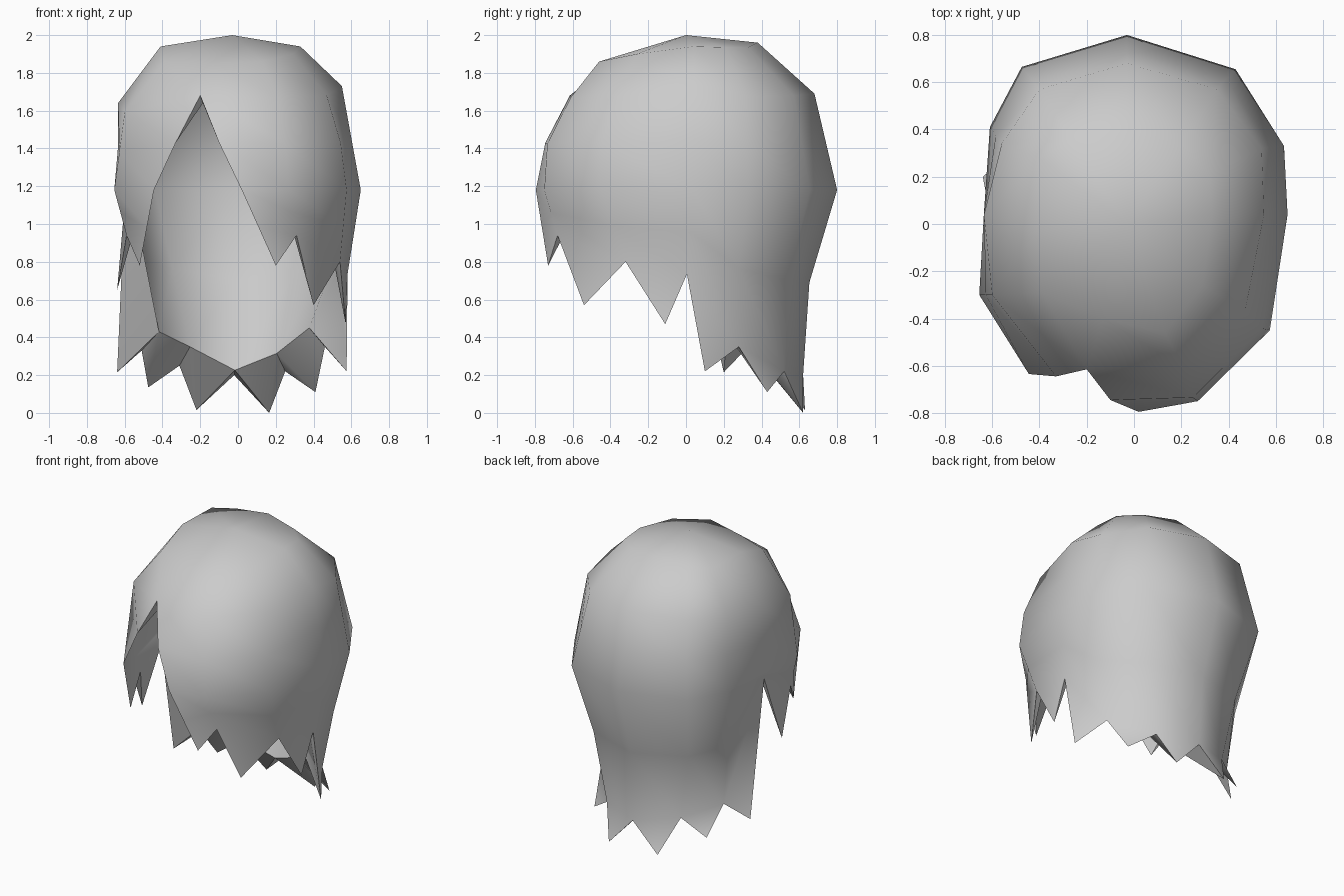
import bpy, bmesh, math
from mathutils import Vector

cube = bpy.data.objects.get("Cube")
if cube:
    bpy.data.objects.remove(cube, do_unlink=True)

# One flat grey for the hair
mat = bpy.data.materials.new("hair_grey")
mat.use_nodes = True
GREY = (0.6, 0.6, 0.6, 1)
mat.diffuse_color = GREY
bsdf = next(n for n in mat.node_tree.nodes if n.type == 'BSDF_PRINCIPLED')
bsdf.inputs["Base Color"].default_value = GREY

# Columns run from the left edge of the face round the back to the right edge.
# Upper ring near the crown
UPPER = [(-.13, -.40, 1.85), (.13, -.46, 1.86), (.29, -.26, 1.90), (.33, .04, 1.94),
         (.32, .21, 1.935), (.20, .33, 1.935), (-.03, .38, 1.96), (-.26, .35, 1.945),
         (-.40, .28, 1.94), (-.41, -.03, 1.94), (-.39, -.29, 1.86), (-.13, -.40, 1.85)]
# Shoulder ring, where the parting opens
SHOULDER = [(-.20, -.615, 1.68), (.21, -.61, 1.67), (.47, -.37, 1.68), (.55, .04, 1.73),
            (.54, .32, 1.67), (.35, .57, 1.68), (-.03, .68, 1.69), (-.40, .57, 1.69),
            (-.56, .34, 1.66), (-.635, .04, 1.64), (-.60, -.30, 1.59), (-.20, -.615, 1.68)]
# Widest ring
WIDEST_Z = 1.18
WIDEST = [(.02, -.795), (.27, -.75), (.575, -.45), (.65, .04), (.635, .33), (.43, .655),
          (-.03, .80), (-.475, .665), (-.61, .41), (-.635, .05), (-.655, -.30),
          (-.445, -.635)]
# Lower end of each column: the notches between the strands
NOTCHES = [(.20, -.73, .78), (.31, -.68, .94), (.54, -.32, .80), (.58, .005, .735),
           (.46, .28, .35), (.25, .52, .22), (-.02, .62, .20), (-.31, .50, .25),
           (-.51, .31, .33), (-.60, -.01, 1.11), (-.59, -.32, .94), (-.52, -.45, .78)]
# Pointed strand tips, each hanging between two neighbouring notches
TIPS = [(.40, -.54, .57), (.57, -.11, .47), (.575, .10, .22), (.41, .43, .11),
        (.165, .62, .0), (-.22, .63, .015), (-.475, .45, .135), (-.64, .20, .215),
        (-.64, -.15, .65)]
LAST = len(NOTCHES) - 1
EDGE_THIRD = {0: (-.10, -.745, 1.43), LAST: (-.33, -.645, 1.43)}
INSET = (.06, .04, .02, 0)


def outer_column(i):
    upper, shoulder, end = Vector(UPPER[i]), Vector(SHOULDER[i]), Vector(NOTCHES[i])
    wide = Vector((*WIDEST[i], WIDEST_Z))
    third = Vector(EDGE_THIRD.get(i, (shoulder + wide) / 2))
    if i in (1, 2):                         # the fringe bulges forward
        third.x *= 1.04
        third.y *= 1.08
    mid = (wide + end) / 2
    if end.z < .4:                          # long hair narrows at the nape
        mid.y *= .92
    return [upper, shoulder, third, wide, mid, end]


def inner_column(i, outer):
    ins = [Vector((p.x * .93, p.y * .93, p.z - d)) for p, d in zip(outer, INSET)]
    if i in (0, LAST):                      # layers meet in a thin edge by the face
        return ins[:2] + outer[2:]
    x, y, z = outer[5]
    if z > .5:
        end = Vector((x * .93, y * .93, z + .03))
    else:
        end = Vector((x * .82, y * .70, z + min(.02 + .3 * abs(x), .1)))
    return ins + [(ins[3] + end) / 2, end]


bm = bmesh.new()


def build_shell(cols, crown):
    top = bm.verts.new(crown)
    grid = [[bm.verts.new(p) for p in col] for col in cols]
    for a, b in zip(grid, grid[1:]):
        bm.faces.new((top, a[0], b[0]))
        for k in range(5):
            bm.faces.new((a[k], a[k + 1], b[k + 1], b[k]))
    return grid


# Outer hair and its inner lining
outer_pts = [outer_column(i) for i in range(LAST + 1)]
inner_pts = [inner_column(i, col) for i, col in enumerate(outer_pts)]
outer = build_shell(outer_pts, (-.03, 0, 2.0))
inner = build_shell(inner_pts, (-.03, 0, 1.94))

# Wedge-shaped strand tips
for i, point in enumerate(TIPS, start=1):
    tip = bm.verts.new(point)
    loop = (outer[i][5], outer[i + 1][5], inner[i + 1][5], inner[i][5])
    for a, b in zip(loop, loop[1:] + loop[:1]):
        bm.faces.new((a, b, tip))

# Rim joining both layers at the ends of the fringe and beside the face
for i in (0, LAST - 1):
    bm.faces.new((outer[i][5], outer[i + 1][5], inner[i + 1][5], inner[i][5]))
for i in (0, LAST):
    bm.faces.new((outer[i][1], outer[i][2], inner[i][2], inner[i][1]))

bmesh.ops.remove_doubles(bm, verts=bm.verts, dist=.0005)
bmesh.ops.recalc_face_normals(bm, faces=bm.faces)
mesh = bpy.data.meshes.new("hair")
bm.to_mesh(mesh)
bm.free()

hair = bpy.data.objects.new("hair", mesh)
bpy.context.collection.objects.link(hair)
mesh.materials.append(mat)
bpy.ops.object.select_all(action='DESELECT')
hair.select_set(True)
bpy.context.view_layer.objects.active = hair
bpy.ops.object.shade_smooth_by_angle(angle=math.radians(50))
